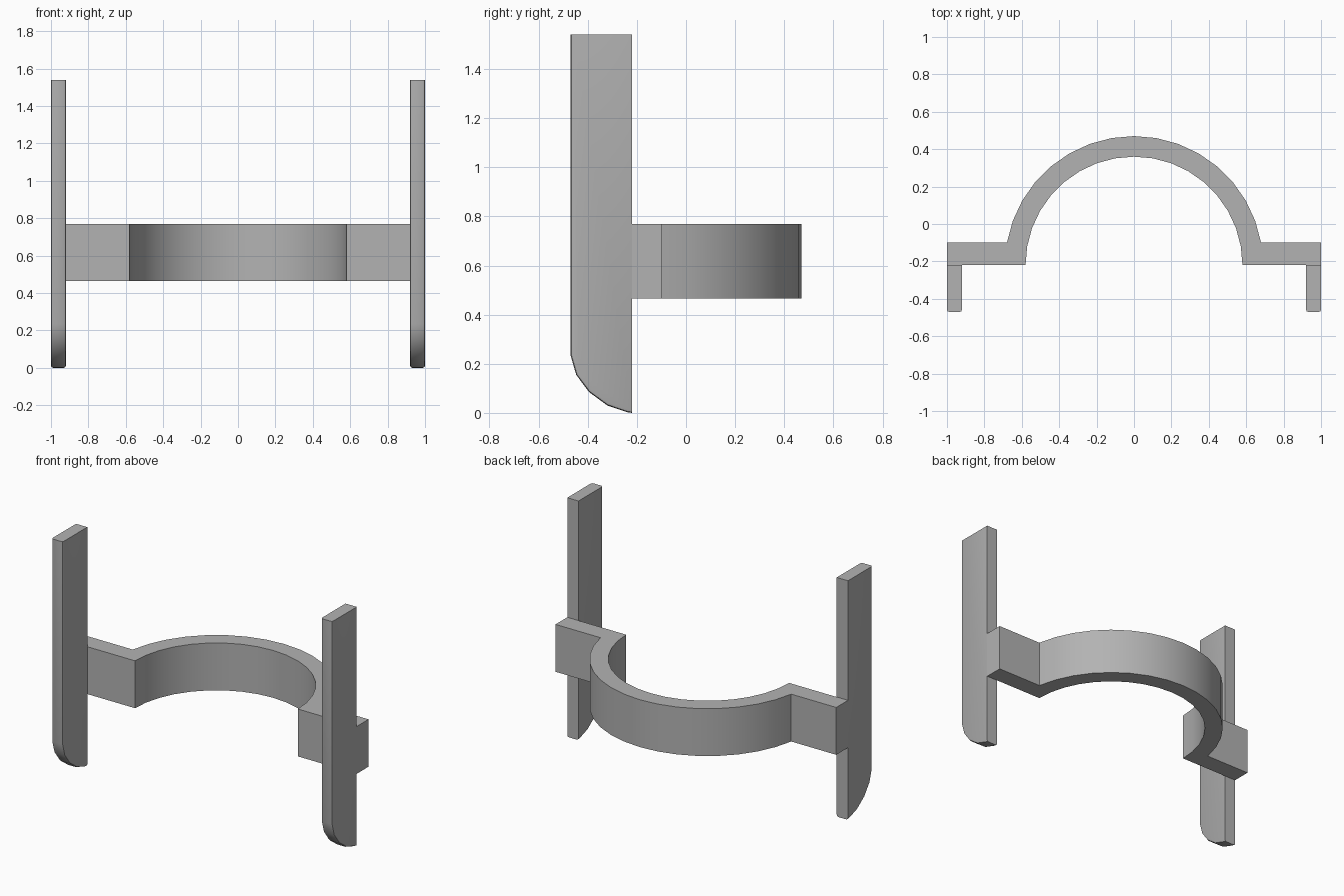
import bpy, bmesh
from math import sin, cos, radians
from mathutils import Vector

cube = bpy.data.objects.get("Cube")
if cube:
    bpy.data.objects.remove(cube, do_unlink=True)

grey = bpy.data.materials.new("plain grey")
grey.use_nodes = True
colour = (0.45, 0.45, 0.45, 1)
grey.diffuse_color = colour
grey.node_tree.nodes["Principled BSDF"].inputs["Base Color"].default_value = colour

LEG_FRONT, LEG_BACK, LEG_TOP = -0.47, -0.22, 1.54


def extrude_profile(name, points, offset, bevel_rule=None):
    """Extrude a closed outline along offset, bevel chosen edges, shade by angle."""
    bm = bmesh.new()
    face = bm.faces.new([bm.verts.new(p) for p in points])
    extruded = bmesh.ops.extrude_face_region(bm, geom=[face])["geom"]
    moved = [g for g in extruded if isinstance(g, bmesh.types.BMVert)]
    bmesh.ops.translate(bm, verts=moved, vec=offset)
    bmesh.ops.recalc_face_normals(bm, faces=bm.faces)
    if bevel_rule:
        edges = [e for e in bm.edges if bevel_rule(e)]
        bmesh.ops.bevel(bm, geom=edges, offset=0.012, segments=2,
                        profile=0.5, affect='EDGES')
    mesh = bpy.data.meshes.new(name)
    bm.to_mesh(mesh)
    bm.free()
    obj = bpy.data.objects.new(name, mesh)
    bpy.context.collection.objects.link(obj)
    mesh.materials.append(grey)
    bpy.ops.object.select_all(action='DESELECT')
    obj.select_set(True)
    bpy.context.view_layer.objects.active = obj
    bpy.ops.object.shade_smooth_by_angle(angle=radians(30))
    return obj


def arc(radius, start, end, steps, z):
    angles = [radians(start + (end - start) * i / steps) for i in range(steps + 1)]
    return [(radius * cos(a), LEG_BACK + radius * sin(a), z) for a in angles]


# Curved band with a flat flange at each end
bottom, top, flange_back = 0.465, 0.77, -0.1
outline = arc(0.69, 10, 170, 16, bottom)
outline += [(-1, flange_back, bottom), (-1, LEG_BACK, bottom)]
outline += arc(0.58, 180, 0, 18, bottom)
outline += [(1, LEG_BACK, bottom), (1, flange_back, bottom)]
extrude_profile("curved_band", outline, Vector((0, 0, top - bottom)))


# Upright legs: rounded toe, softened front edges
def front_edge(edge):
    a, b = (v.co for v in edge.verts)
    along_side = abs(a.x - b.x) < 0.001
    on_top = min(a.z, b.z) > LEG_TOP - 0.001
    on_back = max(a.y, b.y) > LEG_BACK - 0.001 and min(a.y, b.y) > LEG_BACK - 0.001
    return along_side and not on_top and not on_back


leg_side = [(LEG_BACK, LEG_TOP), (LEG_FRONT, LEG_TOP), (LEG_FRONT, 0.235),
            (-0.447, 0.155), (-0.395, 0.085), (-0.32, 0.03), (-0.24, 0.003),
            (LEG_BACK, 0)]
for name, x in (("left_leg", 0.92), ("right_leg", -1)):
    extrude_profile(name, [(x, y, z) for y, z in leg_side],
                    Vector((0.08, 0, 0)), front_edge)
